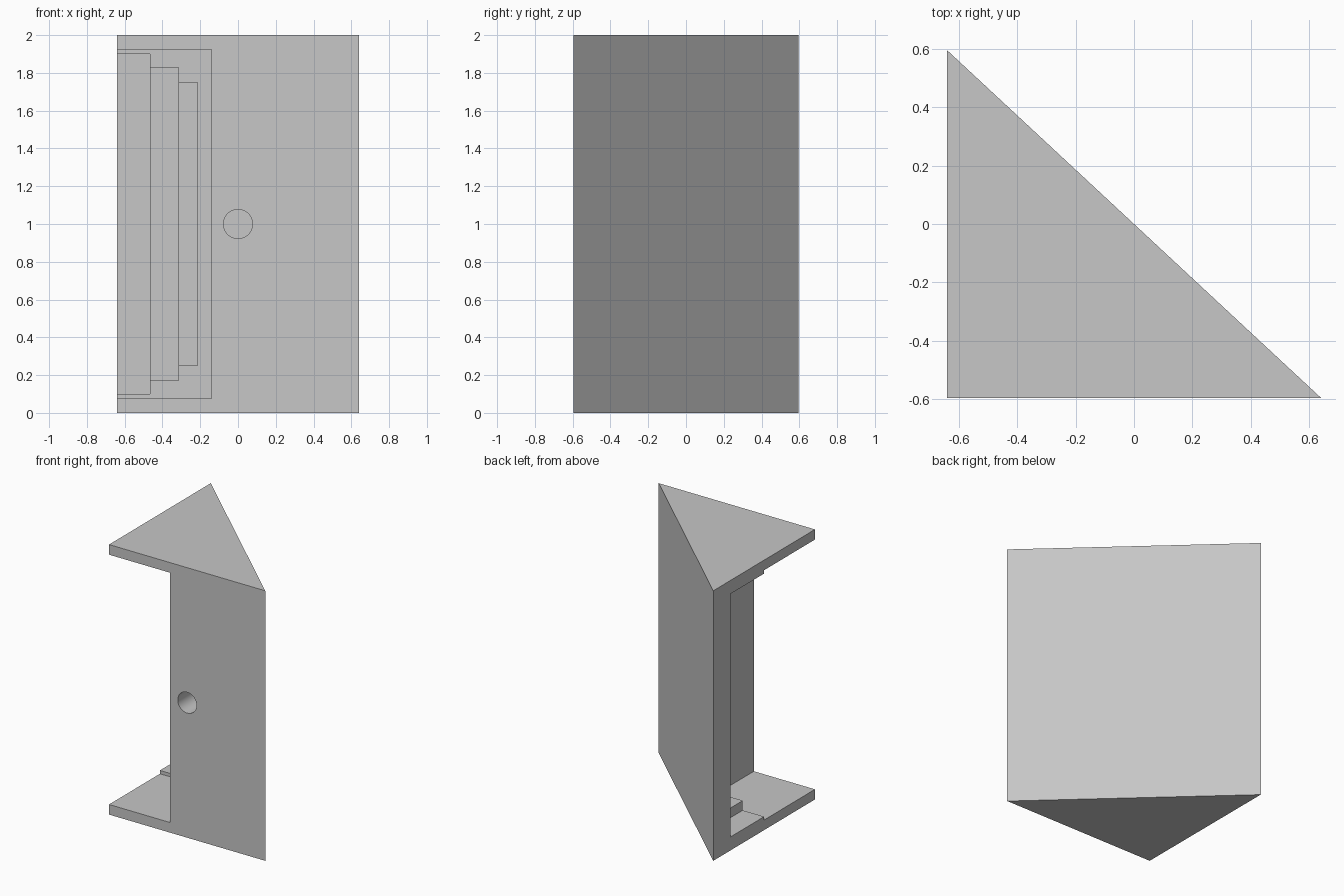
import bpy
import bmesh
import math
from mathutils import Matrix, Vector

cube = bpy.data.objects.get("Cube")
if cube:
    bpy.data.objects.remove(cube, do_unlink=True)

HALF_X, HALF_Y, HEIGHT = 0.64, 0.595, 2.0
MID_Z = HEIGHT / 2

grey = bpy.data.materials.new("plain_grey")
grey.use_nodes = True
colour = (0.57, 0.57, 0.57, 1)
grey.diffuse_color = colour
grey.node_tree.nodes["Principled BSDF"].inputs["Base Color"].default_value = colour


def add_object(name, bm):
    bmesh.ops.recalc_face_normals(bm, faces=bm.faces)
    mesh = bpy.data.meshes.new(name)
    bm.to_mesh(mesh)
    bm.free()
    mesh.materials.append(grey)
    obj = bpy.data.objects.new(name, mesh)
    bpy.context.collection.objects.link(obj)
    return obj


def box_cutter(name, x_max, y_min, y_max, z_margin):
    """Box open to the -x side, centred on mid height."""
    x_min = -HALF_X - 0.2
    size = Vector((x_max - x_min, y_max - y_min, HEIGHT - 2 * z_margin))
    centre = Vector(((x_max + x_min) / 2, (y_max + y_min) / 2, MID_Z))
    bm = bmesh.new()
    bmesh.ops.create_cube(bm, size=1)
    bmesh.ops.scale(bm, vec=size, verts=bm.verts)
    bmesh.ops.translate(bm, vec=centre, verts=bm.verts)
    return add_object(name, bm)


def round_cutter(name, radius, y_min, y_max):
    """Cylinder along y at mid height."""
    bm = bmesh.new()
    place = Matrix.Translation((0, (y_min + y_max) / 2, MID_Z))
    bmesh.ops.create_cone(bm, cap_ends=True, segments=64, radius1=radius, radius2=radius,
                          depth=y_max - y_min,
                          matrix=place @ Matrix.Rotation(math.pi / 2, 4, "X"))
    return add_object(name, bm)


# Triangular body
bm = bmesh.new()
corners = [(-HALF_X, -HALF_Y), (HALF_X, -HALF_Y), (-HALF_X, HALF_Y)]
base = bm.faces.new([bm.verts.new((x, y, 0)) for x, y in corners])
top = bmesh.ops.extrude_face_region(bm, geom=[base])["geom"]
bmesh.ops.translate(bm, vec=(0, 0, HEIGHT),
                    verts=[v for v in top if isinstance(v, bmesh.types.BMVert)])
body = add_object("wedge_housing", bm)

# Corner opening, three stepped recesses behind it, and the blind front hole
cutters = [
    box_cutter("corner_opening", -0.14, -0.8, 0.0, 0.075),
    box_cutter("deep_recess", -0.465, -0.1, 0.395, 0.10),
    box_cutter("middle_recess", -0.315, -0.12, 0.25, 0.172),
    box_cutter("shallow_recess", -0.215, -0.14, 0.16, 0.25),
    round_cutter("front_hole", 0.077, -0.8, -0.2),
]
bpy.context.view_layer.objects.active = body
for cutter in cutters:
    cutter.hide_render = True
    cut = body.modifiers.new(cutter.name, "BOOLEAN")
    cut.operation = "DIFFERENCE"
    cut.solver = "EXACT"
    cut.object = cutter
    bpy.ops.object.modifier_apply(modifier=cut.name)
    bpy.data.objects.remove(cutter, do_unlink=True)

# Smooth hole wall, sharp edges elsewhere
bpy.ops.object.select_all(action="DESELECT")
body.select_set(True)
bpy.ops.object.shade_smooth_by_angle(angle=math.radians(30))
